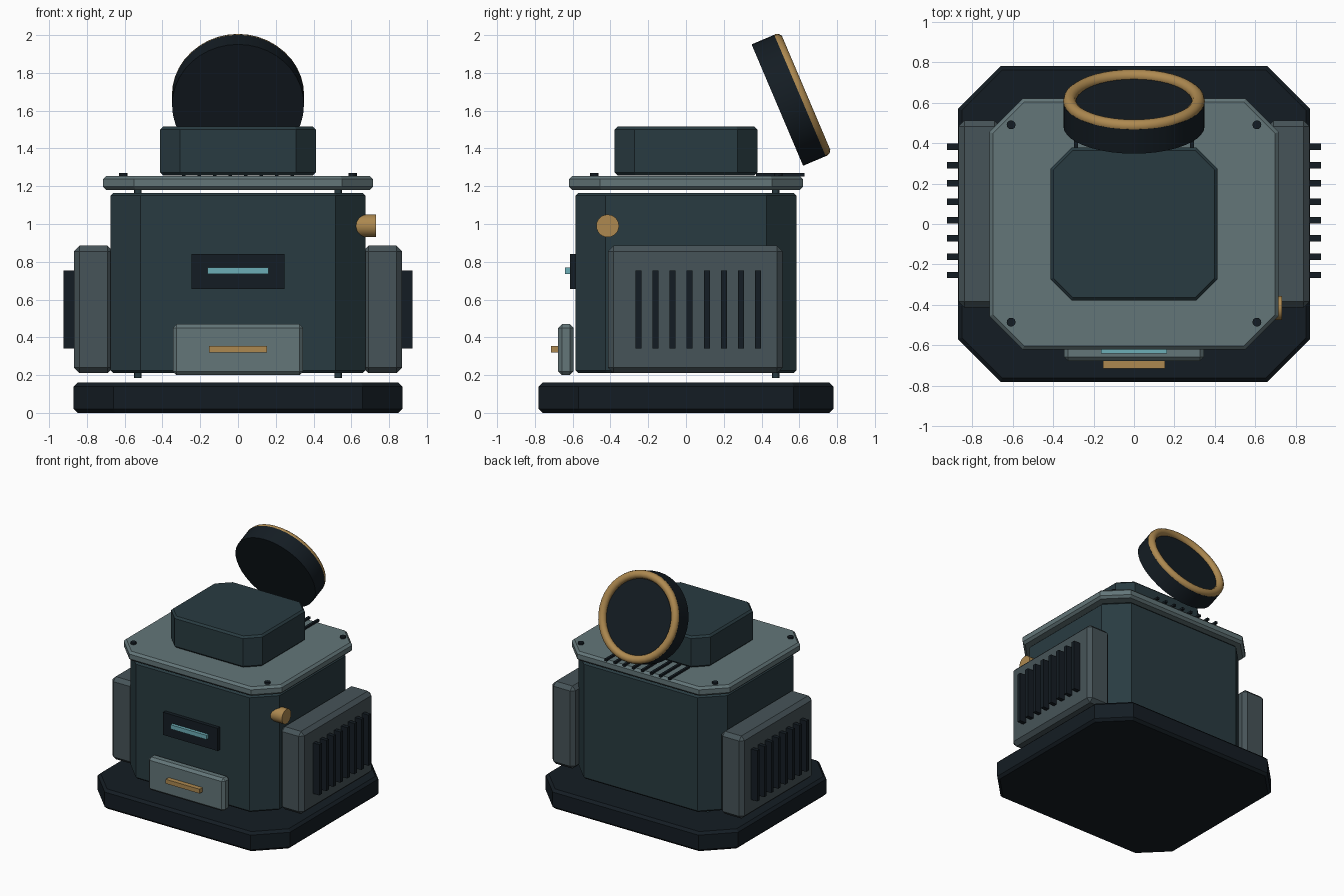
import bpy, bmesh, math
from mathutils import Vector, Matrix

if "Cube" in bpy.data.objects:
    bpy.data.objects.remove(bpy.data.objects["Cube"])


def material(name, rgb):
    m = bpy.data.materials.new(name)
    m.diffuse_color = (*rgb, 1)
    m.use_nodes = True
    m.node_tree.nodes["Principled BSDF"].inputs["Base Color"].default_value = m.diffuse_color
    return m


BLACK = material("black", (0.007, 0.012, 0.017))
TEAL = material("dark_teal", (0.022, 0.044, 0.053))
GREY = material("slate", (0.062, 0.088, 0.098))
PALE = material("pale_slate", (0.125, 0.18, 0.19))
GOLD = material("gold", (0.42, 0.25, 0.08))
CYAN = material("cyan", (0.15, 0.42, 0.47))


def finish(name, bm, mat, bevel=0.0, angle=60):
    bmesh.ops.recalc_face_normals(bm, faces=bm.faces)
    me = bpy.data.meshes.new(name)
    bm.to_mesh(me)
    bm.free()
    ob = bpy.data.objects.new(name, me)
    bpy.context.collection.objects.link(ob)
    me.materials.append(mat)
    if bevel:
        mod = ob.modifiers.new("bevel", "BEVEL")
        mod.width, mod.segments = bevel, 1
        mod.limit_method, mod.angle_limit = "ANGLE", math.radians(angle)
    return ob


def box(name, x, y, z, mat, bevel=0.0):
    """Box from (min, max) ranges."""
    bm = bmesh.new()
    bmesh.ops.create_cube(bm, size=1)
    for v in bm.verts:
        v.co = [r[0] + (c + 0.5) * (r[1] - r[0]) for r, c in zip((x, y, z), v.co)]
    return finish(name, bm, mat, bevel)


def octagon(name, hx, hy, cut, z0, z1, mat, bevel):
    """Prism with cut corners; only top and bottom rims are bevelled."""
    pts = [(hx, hy - cut), (hx - cut, hy), (cut - hx, hy), (-hx, hy - cut),
           (-hx, cut - hy), (cut - hx, -hy), (hx - cut, -hy), (hx, cut - hy)]
    bm = bmesh.new()
    face = bm.faces.new([bm.verts.new((px, py, z0)) for px, py in pts])
    top = bmesh.ops.extrude_face_region(bm, geom=[face])["geom"]
    bmesh.ops.translate(bm, vec=(0, 0, z1 - z0),
                        verts=[g for g in top if isinstance(g, bmesh.types.BMVert)])
    return finish(name, bm, mat, bevel)


def rod(name, a, b, r, mat, sides=24):
    """Cylinder between two points."""
    a, b = Vector(a), Vector(b)
    d = b - a
    bpy.ops.mesh.primitive_cylinder_add(
        vertices=sides, radius=r, depth=d.length, location=(a + b) / 2,
        rotation=d.to_track_quat("Z", "Y").to_euler())
    ob = bpy.context.object
    ob.name = name
    ob.data.materials.append(mat)
    bpy.ops.object.shade_smooth_by_angle(angle=math.radians(30))
    return ob


# Stacked main housing
octagon("base", 0.87, 0.78, 0.21, 0.0, 0.16, BLACK, 0.02)
octagon("body", 0.675, 0.585, 0.16, 0.21, 1.165, TEAL, 0.015)
octagon("top_plate", 0.715, 0.62, 0.165, 1.18, 1.255, PALE, 0.018)
octagon("upper_housing", 0.413, 0.378, 0.105, 1.258, 1.515, TEAL, 0.015)

# Side radiator panels, fins, rear rods and plate screws
for side, s in (("left", -1), ("right", 1)):
    box(f"side_panel_{side}", sorted((s * 0.66, s * 0.868)), (-0.413, 0.512),
        (0.21, 0.885), GREY, 0.03)
    for i in range(8):
        y = -0.252 + 0.0905 * i
        box(f"side_fin_{side}_{i + 1}", sorted((s * 0.84, s * 0.923)),
            (y - 0.016, y + 0.016), (0.34, 0.755), BLACK)
    rod(f"rear_rod_{side}", (s * 0.53, 0.475, 0.185), (s * 0.53, 0.475, 1.19), 0.02, TEAL, 12)
    for end, y in (("front", -0.485), ("back", 0.49)):
        rod(f"screw_{end}_{side}", (s * 0.607, y, 1.24), (s * 0.607, y, 1.27), 0.022, BLACK, 12)

# Rear vent strips on the plate
for i in range(8):
    x = -0.287 + 0.082 * i
    box(f"vent_strip_{i + 1}", (x - 0.01, x + 0.01), (0.37, 0.628), (1.252, 1.27), BLACK)

# Front display and drawer
box("display_panel", (-0.247, 0.247), (-0.615, -0.575), (0.655, 0.84), BLACK)
box("display_light", (-0.162, 0.162), (-0.64, -0.61), (0.735, 0.77), CYAN)
box("drawer", (-0.345, 0.345), (-0.677, -0.595), (0.2, 0.47), PALE, 0.02)
box("drawer_handle", (-0.153, 0.153), (-0.715, -0.67), (0.32, 0.355), GOLD)

# Side knob
rod("knob", (0.58, -0.415, 0.99), (0.73, -0.415, 0.99), 0.06, GOLD, 24)

# Tilted dish with its gold rim
tilt = math.radians(23)
axis = Vector((0, math.cos(tilt), math.sin(tilt)))
centre = Vector((0, 0.5435, 1.655))
rod("dish", centre - axis * 0.065, centre + axis * 0.065, 0.349, BLACK, 40)
bpy.ops.mesh.primitive_torus_add(
    major_radius=0.318, minor_radius=0.032, major_segments=40, minor_segments=10,
    location=centre + axis * 0.07, rotation=axis.to_track_quat("Z", "Y").to_euler())
rim = bpy.context.object
rim.name = "dish_rim"
rim.data.materials.append(GOLD)
bpy.ops.object.shade_smooth_by_angle(angle=math.radians(45))
